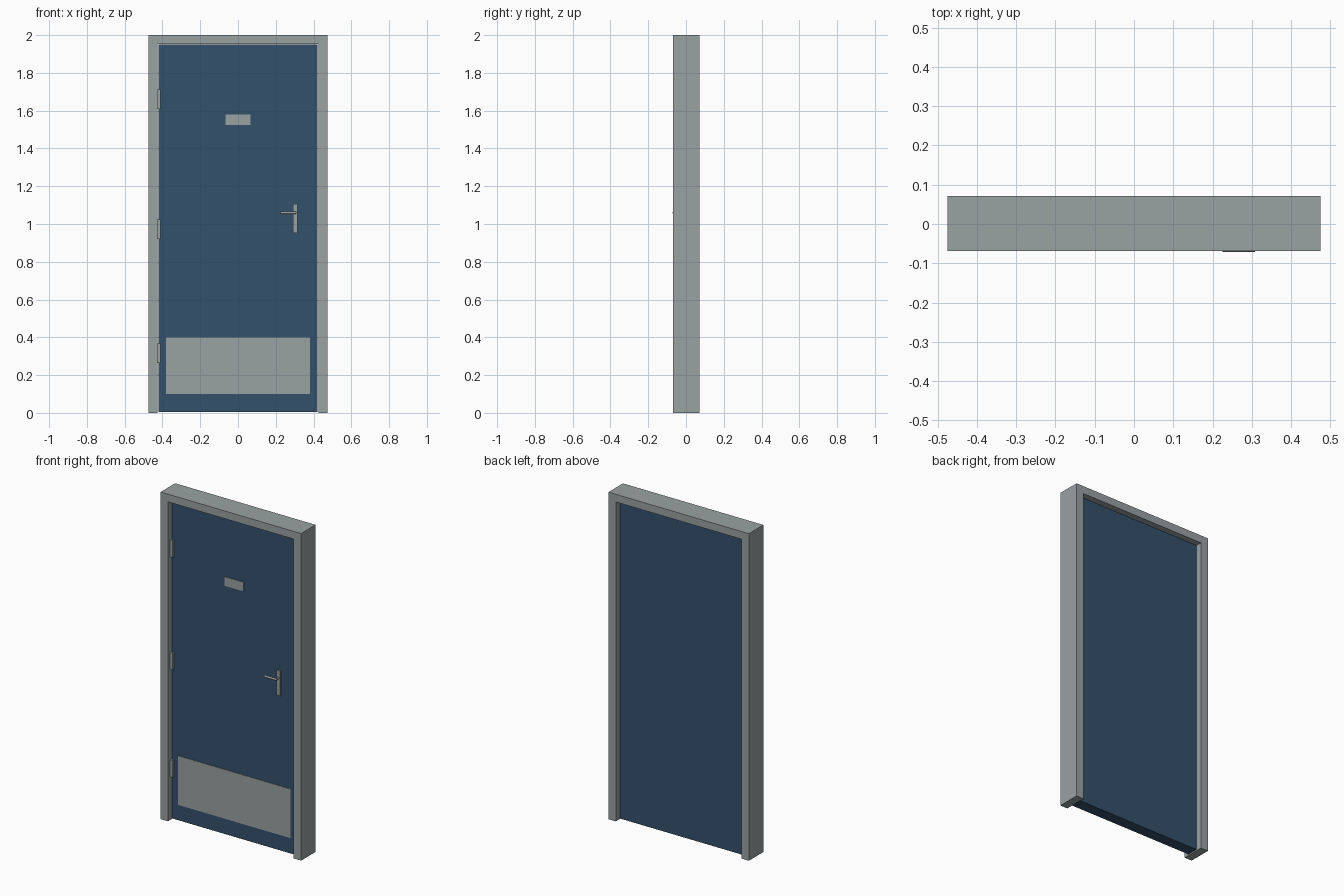
import bpy, bmesh
from mathutils import Vector

if "Cube" in bpy.data.objects:
    bpy.data.objects.remove(bpy.data.objects["Cube"])


def material(name, rgb):
    m = bpy.data.materials.new(name)
    m.diffuse_color = (*rgb, 1)
    m.use_nodes = True
    m.node_tree.nodes["Principled BSDF"].inputs["Base Color"].default_value = m.diffuse_color
    return m


GREY = material("brushed grey", (0.32, 0.36, 0.365))
BLUE = material("navy blue", (0.033, 0.082, 0.145))


def finish(bm, name, mat):
    bmesh.ops.recalc_face_normals(bm, faces=bm.faces)
    me = bpy.data.meshes.new(name)
    bm.to_mesh(me)
    bm.free()
    me.materials.append(mat)
    ob = bpy.data.objects.new(name, me)
    bpy.context.collection.objects.link(ob)
    return ob


def box(name, x, y, z, mat):
    """Box from (min, max) ranges on each axis."""
    bm = bmesh.new()
    bmesh.ops.create_cube(bm, size=1)
    for v in bm.verts:
        v.co = Vector([r[0] if c < 0 else r[1] for c, r in zip(v.co, (x, y, z))])
    return finish(bm, name, mat)


def rod(name, a, b, r, mat, sides=16):
    """Cylinder between two points."""
    a, b = Vector(a), Vector(b)
    bm = bmesh.new()
    bmesh.ops.create_cone(bm, cap_ends=True, segments=sides, radius1=r, radius2=r, depth=(b - a).length)
    rot = (b - a).to_track_quat('Z', 'Y')
    for v in bm.verts:
        v.co = rot @ v.co + (a + b) / 2
    ob = finish(bm, name, mat)
    for p in ob.data.polygons:
        p.use_smooth = len(p.vertices) == 4
    return ob


F, B = -0.069, 0.071      # frame front and back
LF, LB = -0.034, 0.036    # leaf front and back

# Frame: an upside-down U profile extruded through the wall depth
bm = bmesh.new()
outline = [(-.475, 0), (-.425, 0), (-.425, 1.953), (.425, 1.953),
           (.425, 0), (.475, 0), (.475, 2), (-.475, 2)]
face = bm.faces.new([bm.verts.new((x, F, z)) for x, z in outline])
ext = bmesh.ops.extrude_face_region(bm, geom=[face])
bmesh.ops.translate(bm, vec=(0, B - F, 0),
                    verts=[g for g in ext["geom"] if isinstance(g, bmesh.types.BMVert)])
finish(bm, "door_frame", GREY)

# Door leaf, kick plate and blank sign plate
box("door_leaf", (-.422, .422), (LF, LB), (.005, 1.95), BLUE)
box("kick_plate", (-.38, .38), (LF - .003, LF), (.1, .4), GREY)
box("sign_plate", (-.065, .065), (LF - .005, LF), (1.525, 1.58), GREY)

# Hinges
for i, z in enumerate((.315, .972, 1.66)):
    box(f"hinge_{i + 1}", (-.425, -.41), (LF - .014, LF), (z - .052, z + .052), GREY)

# Lever handle with its backplate
box("handle_backplate", (.29, .315), (LF - .008, LF), (.953, 1.105), GREY)
rod("handle_neck", (.303, LF, 1.06), (.303, -.065, 1.06), .006, GREY)
rod("handle_lever", (.225, -.065, 1.06), (.308, -.065, 1.06), .0065, GREY)
